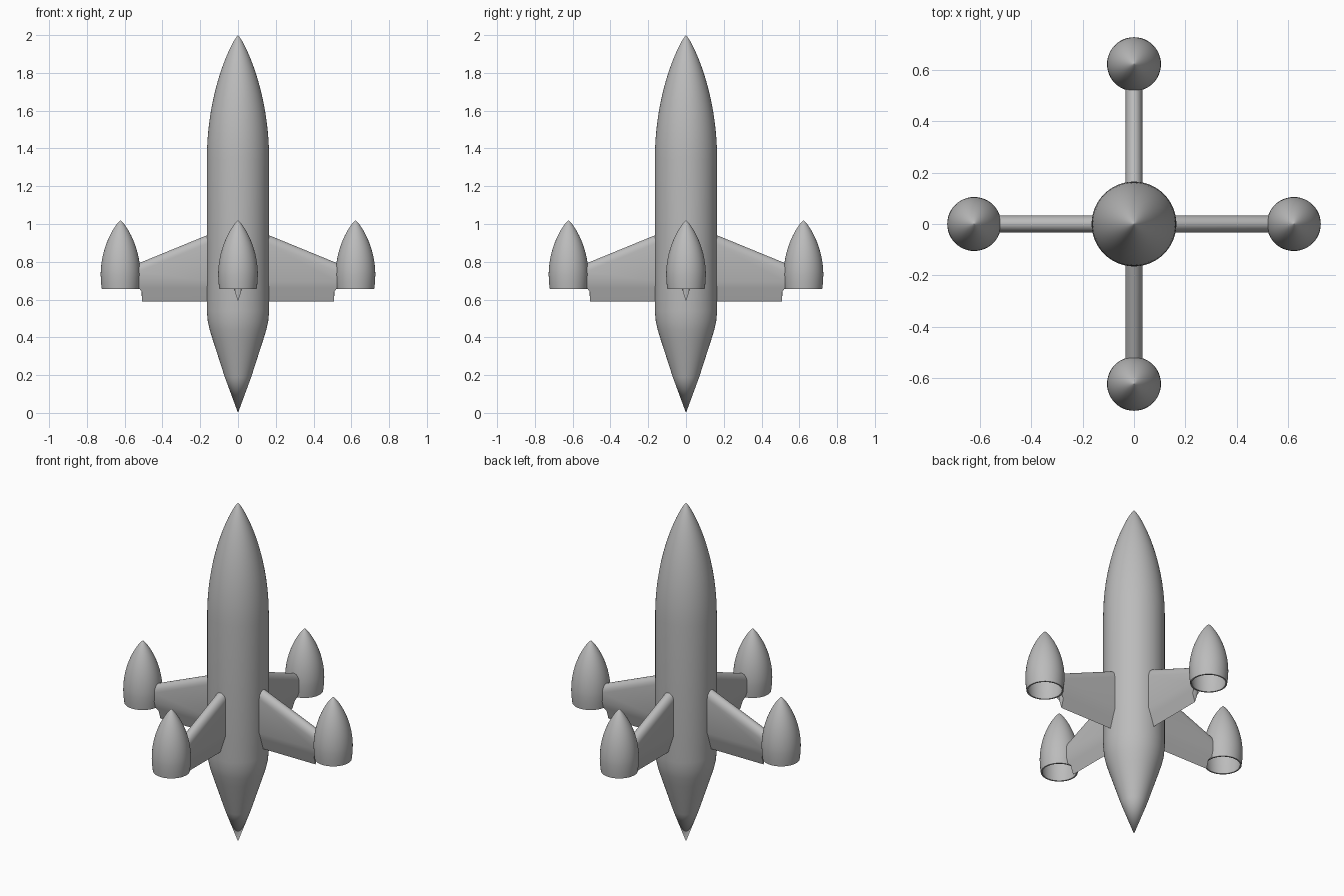
import bpy, bmesh, math
from mathutils import Matrix

cube = bpy.data.objects.get("Cube")
if cube:
    bpy.data.objects.remove(cube, do_unlink=True)

grey = bpy.data.materials.new("light_grey")
grey.use_nodes = True
colour = (0.5, 0.5, 0.5, 1)
grey.diffuse_color = colour
grey.node_tree.nodes["Principled BSDF"].inputs["Base Color"].default_value = colour


def finish(name, bm, angle=35):
    bmesh.ops.recalc_face_normals(bm, faces=bm.faces)
    mesh = bpy.data.meshes.new(name)
    bm.to_mesh(mesh)
    bm.free()
    mesh.materials.append(grey)
    obj = bpy.data.objects.new(name, mesh)
    bpy.context.collection.objects.link(obj)
    bpy.ops.object.select_all(action='DESELECT')
    obj.select_set(True)
    bpy.context.view_layer.objects.active = obj
    bpy.ops.object.shade_smooth_by_angle(angle=math.radians(angle))
    return obj


def lathe(name, profile, centre=(0, 0), sides=64):
    """Spin a list of (radius, z) points around a vertical axis."""
    bm = bmesh.new()
    verts = [bm.verts.new((r, 0, z)) for r, z in profile]
    edges = [bm.edges.new(pair) for pair in zip(verts, verts[1:])]
    bmesh.ops.spin(bm, geom=verts + edges, cent=(0, 0, 0), axis=(0, 0, 1),
                   angle=math.tau, steps=sides)
    bmesh.ops.remove_doubles(bm, verts=bm.verts, dist=0.0002)
    bmesh.ops.translate(bm, verts=bm.verts, vec=(*centre, 0))
    return finish(name, bm)


def ogive(radius, base, tip, steps=20):
    """Rounded nose from full radius at the base to a point at the tip."""
    ts = [math.sin(i / steps * math.pi / 2) for i in range(steps + 1)]
    return [(radius * max(0, 1 - t * t) ** 0.85, base + t * (tip - base)) for t in ts]


# Fuselage: pointed tail, straight barrel, long nose
tail = [(0, 0), (0.07, 0.19), (0.133, 0.385), (0.15, 0.44), (0.16, 0.485), (0.165, 0.54)]
lathe("fuselage", tail + ogive(0.165, 1.34, 2.0))

# Open-bottomed pod shell
outer = [(0.099, 0.655), (0.103, 0.69)] + ogive(0.105, 0.73, 1.02)
inner = [(0.091, 0.655), (0.095, 0.69)] + ogive(0.097, 0.73, 1.0)
pod_profile = inner[::-1] + outer


def leading(x):
    return 0.94 - 0.41 * (x - 0.165)


def fin_section(x_root, tip):
    """Wedge trailing edge, flat sides, rounded leading edge."""
    half, nose = 0.033, 0.045
    side = [(0.016, 0.64), (0.022, 0.66), (half, 0.695)]
    top = leading(x_root) - nose
    arc = [(half * math.cos(a), top + nose * math.sin(a))
           for a in [i * math.pi / 12 for i in range(13)]]
    loop = [(0, 0.59)] + side + arc + [(-y, z) for y, z in reversed(side)]
    # The lower tip corner is relieved clear of the pod
    return [((0.507 if tip and z < 0.65 else x_root), y, z) for y, z in loop]


def fin(name, angle):
    bm = bmesh.new()
    root = [bm.verts.new(p) for p in fin_section(0.12, False)]
    tip = [bm.verts.new(p) for p in fin_section(0.525, True)]
    n = len(root)
    for i in range(n):
        j = (i + 1) % n
        bm.faces.new((root[i], root[j], tip[j], tip[i]))
    bm.faces.new(root)
    bmesh.ops.triangulate(bm, faces=[bm.faces.new(tip)])
    bmesh.ops.transform(bm, verts=bm.verts, matrix=Matrix.Rotation(angle, 4, 'Z'))
    return finish(name, bm, 30)


# Four fins, each carrying a pod
for i, side in enumerate(("left", "back", "right", "front")):
    a = i * math.pi / 2
    fin(side + "_fin", a)
    lathe(side + "_pod", pod_profile, (0.622 * math.cos(a), 0.622 * math.sin(a)), 48)
